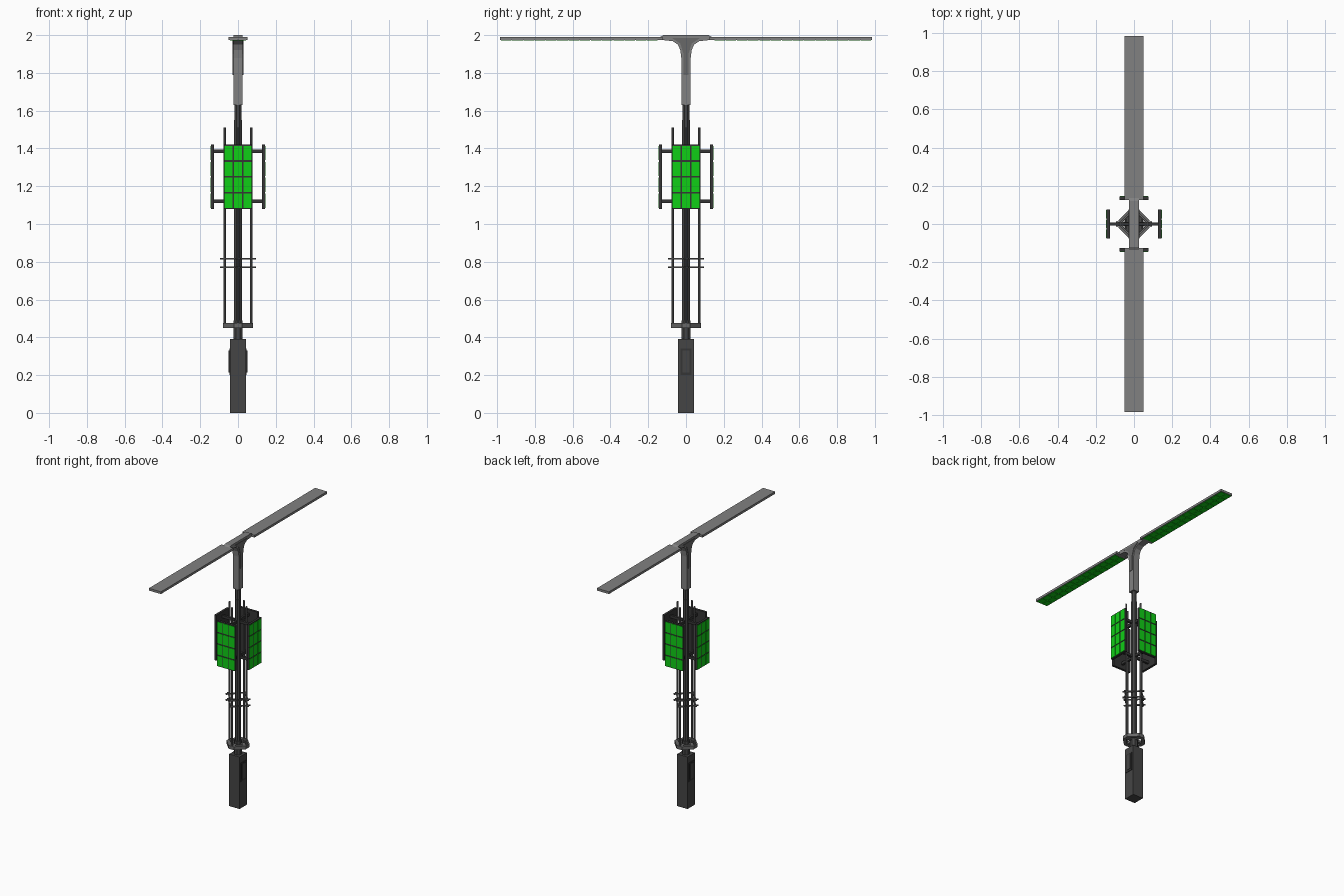
import bpy, bmesh, math
from mathutils import Matrix

if "Cube" in bpy.data.objects:
    bpy.data.objects.remove(bpy.data.objects["Cube"])


def mat(name, rgb):
    m = bpy.data.materials.new(name)
    m.diffuse_color = (*rgb, 1)
    m.use_nodes = True
    m.node_tree.nodes["Principled BSDF"].inputs["Base Color"].default_value = m.diffuse_color
    return m


GREY = mat("light_grey", (0.22, 0.22, 0.22))
MID = mat("mid_grey", (0.14, 0.14, 0.14))
DARK = mat("dark_grey", (0.06, 0.06, 0.06))
BLACK = mat("near_black", (0.035, 0.035, 0.035))
GREEN = mat("green", (0.005, 0.62, 0.008))


def finish(bm, name, material, turn=0):
    bmesh.ops.rotate(bm, verts=bm.verts, matrix=Matrix.Rotation(turn, 3, 'Z'))
    bmesh.ops.recalc_face_normals(bm, faces=bm.faces)
    me = bpy.data.meshes.new(name)
    bm.to_mesh(me)
    bm.free()
    ob = bpy.data.objects.new(name, me)
    bpy.context.collection.objects.link(ob)
    me.materials.append(material)
    return ob


def boxes(name, spans, material, turn=0):
    """Boxes given as (x0, x1, y0, y1, z0, z1), joined, turned about z."""
    bm = bmesh.new()
    for x0, x1, y0, y1, z0, z1 in spans:
        m = Matrix.Translation(((x0 + x1) / 2, (y0 + y1) / 2, (z0 + z1) / 2)) \
            @ Matrix.Diagonal((x1 - x0, y1 - y0, z1 - z0, 1))
        bmesh.ops.create_cube(bm, size=1, matrix=m)
    return finish(bm, name, material, turn)


def tube(name, x, y, z0, z1, r, sides, material):
    bm = bmesh.new()
    m = Matrix.Translation((x, y, (z0 + z1) / 2)) @ Matrix.Rotation(math.pi / sides, 4, 'Z')
    bmesh.ops.create_cone(bm, cap_ends=True, segments=sides, radius1=r, radius2=r,
                          depth=z1 - z0, matrix=m)
    return finish(bm, name, material)


def extrude(name, pts, vec, material):
    bm = bmesh.new()
    face = bm.faces.new([bm.verts.new(p) for p in pts])
    new = bmesh.ops.extrude_face_region(bm, geom=[face])["geom"]
    bmesh.ops.translate(bm, vec=vec, verts=[v for v in new if isinstance(v, bmesh.types.BMVert)])
    return finish(bm, name, material)


# base box with a hatch on both sides
boxes("base", [(-.043, .043, -.043, .043, 0, .39)], DARK)
for s, side in ((-1, "left"), (1, "right")):
    xs = sorted((s * .042, s * .046))
    boxes("hatch_" + side, [(*xs, -.03, .03, .2, .34)], BLACK)
    xs = sorted((s * .045, s * .049))
    boxes("hatch_inner_" + side, [(*xs, -.018, .018, .215, .33)], DARK)

# pole and collars
tube("pole", 0, 0, .38, 1.65, .0195, 8, DARK)
tube("lower_collar", 0, 0, .39, .49, .027, 8, DARK)
tube("pole_sleeve", 0, 0, .49, 1.55, .022, 8, DARK)

# truncated diamond ring carrying the rods
bm = bmesh.new()
loops = []
for a, b in ((.08, .022), (.055, .014)):
    ring = [(a, -b), (a, b), (b, a), (-b, a), (-a, b), (-a, -b), (-b, -a), (b, -a)]
    for z in (.45, .475):
        loops.append([bm.verts.new((x, y, z)) for x, y in ring])
for p, q in ((0, 1), (1, 3), (3, 2), (2, 0)):
    for i in range(8):
        j = (i + 1) % 8
        bm.faces.new((loops[p][i], loops[p][j], loops[q][j], loops[q][i]))
finish(bm, "rod_ring", MID)
boxes("rod_ring_spokes", [(-.06, .06, -.01, .01, .453, .472),
                          (-.01, .01, -.06, .06, .453, .472)], MID)

# crossing clamp bars around the rods
for z in (.815, .77):
    bars = []
    for s in (-.056, .056):
        bars.append((-.075, .075, s - .005, s + .005, z - .004, z + .004))
        bars.append((s - .005, s + .005, -.075, .075, z - .004, z + .004))
    boxes("clamp_bars", bars, MID, math.pi / 4)

# four sides: rod, brackets, panel with green tiles
tiles = [(c * .05 - .022, c * .05 + .022, -.146, -.141,
          1.085 + r * .0845, 1.085 + r * .0845 + .0755)
         for c in (-1, 0, 1) for r in range(4)]
for k, side in enumerate(("front", "right", "back", "left")):
    t = k * math.pi / 2
    tube("rod_" + side, .07 * math.sin(t), -.07 * math.cos(t), .46, 1.51, .0065, 8, MID)
    boxes("brackets_" + side, [(-.008, .008, -.13, -.01, z - .01, z + .01)
                               for z in (1.12, 1.385)], BLACK, t)
    boxes("panel_" + side, [(-.075, .075, -.143, -.126, 1.08, 1.42)], BLACK, t)
    boxes("panel_tiles_" + side, tiles, GREEN, t)

# T-shaped head
half = [(.025, 1.63), (.025, 1.88), (.03, 1.92), (.043, 1.95), (.07, 1.968),
        (.135, 1.975), (.145, 1.985), (.12, 2.0)]
prof = half + [(-y, z) for y, z in reversed(half)]
extrude("head", [(-.025, y, z) for y, z in prof], (.05, 0, 0), GREY)
trim = [(.013, 1.79), (.013, 1.9), (.03, 1.955), (.075, 1.985)]
trim += [(-y, z) for y, z in reversed(trim)]
for s, side in ((-1, "left"), (1, "right")):
    extrude("head_trim_" + side, [(s * .024, y, z) for y, z in trim], (s * .004, 0, 0), MID)

# lamp wings with green light strips underneath
for s, side in ((-1, "front"), (1, "back")):
    ys = sorted((s * .125, s * .985))
    boxes("lamp_wing_" + side, [(-.05, .05, *ys, 1.974, 1.991)], GREY)
    strips = []
    for i in range(14):
        y = s * (.178 + i * .0595)
        strips += [(x - .021, x + .021, y - .028, y + .028, 1.971, 1.976) for x in (-.0225, .0225)]
    boxes("lamp_lights_" + side, strips, GREEN)
